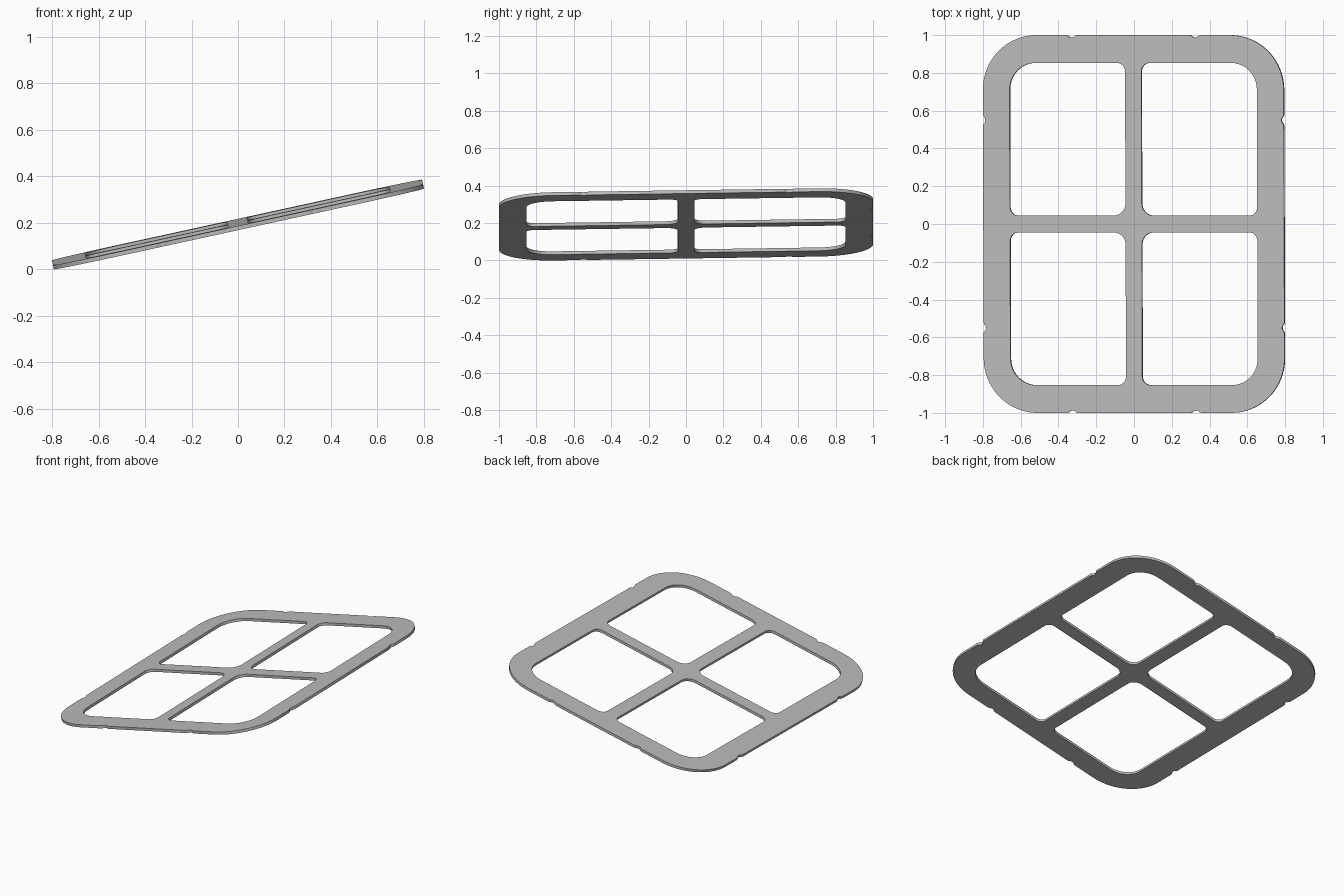
import bpy
import math
from mathutils import Vector, Matrix

if "Cube" in bpy.data.objects:
    bpy.data.objects.remove(bpy.data.objects["Cube"], do_unlink=True)

HALF_X, HALF_Y = 0.815, 1.0      # outer half sizes of the flat frame
OPEN_X, OPEN_Y = 0.67, 0.853     # outer limits of the openings
BAR = 0.044                      # half width of the cross bars
THICK = 0.018
PITCH, ROLL = math.radians(0.86), math.radians(-12.3)

grey = bpy.data.materials.new("light grey")
grey.use_nodes = True
colour = (0.5, 0.5, 0.5, 1)
grey.diffuse_color = colour
grey.node_tree.nodes["Principled BSDF"].inputs["Base Color"].default_value = colour


def arc(cx, cy, radius, start, steps):
    """Quarter circle, counter-clockwise from the start angle."""
    angles = [start + math.pi / 2 * i / steps for i in range(steps + 1)]
    return [Vector((cx + radius * math.cos(a), cy + radius * math.sin(a))) for a in angles]


def rounded_box(x0, x1, y0, y1, radii, steps):
    """Corners run: upper right, upper left, lower left, lower right."""
    corners = [(x1, y1, -1, -1), (x0, y1, 1, -1), (x0, y0, 1, 1), (x1, y0, -1, 1)]
    return [arc(x + sx * r, y + sy * r, r, i * math.pi / 2, steps)
            for i, ((x, y, sx, sy), r) in enumerate(zip(corners, radii))]


def notch(centre, along, inward):
    """Shallow scoop in the rim with softened ends."""
    profile = [(-0.028, 0), (-0.02, 0.003), (-0.012, 0.01), (0, 0.013),
               (0.012, 0.01), (0.02, 0.003), (0.028, 0)]
    return [centre + along * s + inward * d for s, d in profile]


# Outer outline: rounded corners with two notches along each side
outer = []
corners = rounded_box(-HALF_X, HALF_X, -HALF_Y, HALF_Y, [0.29] * 4, 20)
for i, corner in enumerate(corners):
    outer += corner
    end, start = corners[(i + 1) % 4][0], corner[-1]
    along = (end - start).normalized()
    inward = Vector((-along.y, along.x))
    reach = 0.335 if i % 2 == 0 else 0.55
    for s in (-reach, reach):
        outer += notch((start + end) / 2 + along * s, along, inward)

# Four openings: wide outer corner, medium inner corner, tight others
loops = [outer]
for quarter, (sx, sy) in enumerate([(1, 1), (-1, 1), (-1, -1), (1, -1)]):
    xs = sorted((sx * BAR, sx * OPEN_X))
    ys = sorted((sy * BAR, sy * OPEN_Y))
    radii = [0.045] * 4
    radii[quarter], radii[(quarter + 2) % 4] = 0.14, 0.065
    loops.append(sum(rounded_box(*xs, *ys, radii, 10), []))

# Filled flat curve given thickness, then turned into a mesh
curve = bpy.data.curves.new("window_frame", "CURVE")
curve.dimensions = "2D"
curve.fill_mode = "BOTH"
curve.extrude = THICK / 2
for points in loops:
    spline = curve.splines.new("POLY")
    spline.points.add(len(points) - 1)
    for target, p in zip(spline.points, points):
        target.co = (p.x, p.y, 0, 1)
    spline.use_cyclic_u = True
frame = bpy.data.objects.new("window_frame", curve)
bpy.context.collection.objects.link(frame)
curve.materials.append(grey)
bpy.ops.object.select_all(action="DESELECT")
frame.select_set(True)
bpy.context.view_layer.objects.active = frame
bpy.ops.object.convert(target="MESH")
frame = bpy.context.object
frame.name = "window_frame"

# Tilt the frame and rest its lowest point on the ground
mesh = frame.data
mesh.transform(Matrix.Rotation(ROLL, 4, "Y") @ Matrix.Rotation(PITCH, 4, "X"))
mesh.transform(Matrix.Translation((0, 0, -min(v.co.z for v in mesh.vertices))))
bpy.ops.object.shade_smooth_by_angle(angle=math.radians(30))
